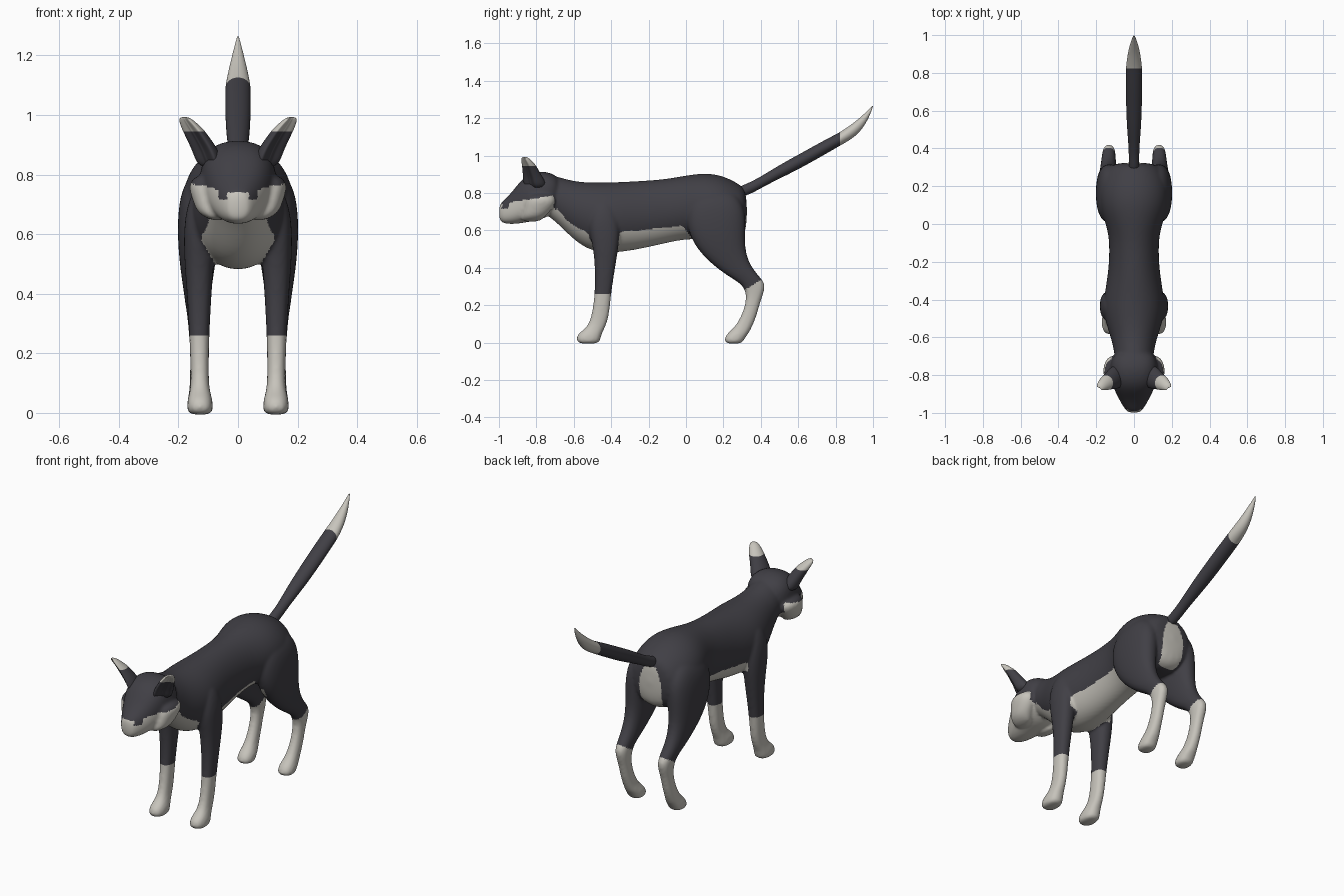
import bpy, bmesh, math
from mathutils import Vector

default_cube = bpy.data.objects.get("Cube")
if default_cube:
    bpy.data.objects.remove(default_cube, do_unlink=True)

RING = 16


def make_material(name, colour):
    mat = bpy.data.materials.new(name)
    mat.use_nodes = True
    mat.diffuse_color = colour
    mat.node_tree.nodes["Principled BSDF"].inputs["Base Color"].default_value = colour
    return mat


dark_fur = make_material("dark_fur", (0.052, 0.050, 0.060, 1))
pale_fur = make_material("pale_fur", (0.57, 0.55, 0.50, 1))


def ring(bm, centre, u, v, power=1.0, hollow=False):
    """One closed cross-section spanned by half axes u and v."""
    verts = []
    for i in range(RING):
        a = 2 * math.pi * i / RING
        c, s = math.cos(a), math.sin(a)
        facing = c * 0.5 - s * 0.86
        c = math.copysign(abs(c) ** power, c)
        s = math.copysign(abs(s) ** power, s)
        if hollow and facing > 0.65:
            c, s = c * 0.35, s * 0.35
        verts.append(bm.verts.new(centre + u * c + v * s))
    return verts


def skin_rings(bm, rings):
    for low, high in zip(rings, rings[1:]):
        for i in range(RING):
            j = (i + 1) % RING
            bm.faces.new((low[i], low[j], high[j], high[i]))
    bm.faces.new(rings[0])
    bm.faces.new(rings[-1])


def loft_along(bm, rows, power=1.0):
    """Sections (y, bottom, top, half width) from front to back."""
    skin_rings(bm, [ring(bm, Vector((0, y, (lo + hi) / 2)), Vector((w, 0, 0)),
                         Vector((0, 0, (hi - lo) / 2)), power) for y, lo, hi, w in rows])


def loft_up(bm, rows, side, power=1.0, hollow=False):
    """Sections (z, front, back, inner x, outer x) from bottom to top."""
    skin_rings(bm, [ring(bm, Vector((side * (x0 + x1) / 2, (y0 + y1) / 2, z)),
                         Vector((side * (x1 - x0) / 2, 0, 0)),
                         Vector((0, (y1 - y0) / 2, 0)), power, hollow)
                    for z, y0, y1, x0, x1 in rows])


def finish(name, bm, modifiers, is_pale):
    """Bake the modifiers, then colour faces by the given rule."""
    bmesh.ops.recalc_face_normals(bm, faces=bm.faces[:])
    base = bpy.data.meshes.new(name + "_base")
    bm.to_mesh(base)
    bm.free()
    obj = bpy.data.objects.new(name, base)
    bpy.context.scene.collection.objects.link(obj)
    for kind, settings in modifiers:
        mod = obj.modifiers.new(kind.title(), kind)
        for key, value in settings.items():
            setattr(mod, key, value)
    graph = bpy.context.evaluated_depsgraph_get()
    mesh = bpy.data.meshes.new_from_object(obj.evaluated_get(graph))
    obj.modifiers.clear()
    obj.data = mesh
    bpy.data.meshes.remove(base)
    mesh.name = name
    mesh.materials.clear()
    mesh.materials.append(dark_fur)
    mesh.materials.append(pale_fur)
    for face in mesh.polygons:
        face.use_smooth = True
        face.material_index = int(is_pale(face.center, face.normal))


ROUND = ("SUBSURF", {"levels": 2, "render_levels": 2})

# Torso and neck, widened at the shoulders and hips
torso = [
    (-.78, .70, .90, .09), (-.70, .65, .895, .105), (-.62, .565, .87, .118),
    (-.54, .50, .86, .148), (-.45, .475, .86, .168), (-.36, .478, .862, .158),
    (-.25, .495, .868, .138), (-.12, .525, .876, .132), (-.03, .545, .892, .142),
    (.05, .55, .905, .172), (.12, .545, .91, .187), (.20, .535, .895, .187),
    (.28, .53, .855, .16), (.328, .59, .815, .11),
]

# Head with tapering muzzle
head = [
    (-1.0, .655, .735, .03), (-.98, .636, .757, .05), (-.93, .631, .805, .08),
    (-.88, .636, .875, .105), (-.83, .645, .908, .125), (-.77, .655, .92, .13),
    (-.72, .685, .908, .125), (-.67, .73, .88, .09),
]

# Flared cheek fur
cheek = [
    (.645, -.88, -.78, .04, .09), (.67, -.88, -.755, .05, .138),
    (.71, -.87, -.715, .06, .152), (.75, -.86, -.695, .07, .165),
    (.78, -.85, -.70, .07, .162), (.80, -.83, -.73, .07, .13),
]

# Legs from paw to shoulder or hip
front_leg = [
    (-.008, -.58, -.465, .086, .168), (.02, -.59, -.456, .082, .173),
    (.05, -.578, -.448, .086, .169), (.08, -.53, -.432, .096, .16),
    (.14, -.505, -.41, .098, .159), (.26, -.488, -.40, .096, .164),
    (.40, -.486, -.378, .088, .172), (.52, -.50, -.358, .08, .182),
    (.62, -.525, -.35, .07, .183), (.70, -.51, -.37, .06, .172),
    (.77, -.48, -.40, .06, .14),
]
hind_leg = [
    (-.008, .21, .30, .086, .168), (.02, .202, .312, .082, .173),
    (.05, .22, .337, .086, .169), (.08, .258, .352, .097, .163),
    (.14, .295, .378, .102, .161), (.22, .322, .398, .102, .161),
    (.28, .318, .422, .098, .167), (.32, .285, .424, .097, .17),
    (.36, .215, .387, .093, .177), (.42, .135, .342, .088, .185),
    (.50, .055, .317, .075, .197), (.60, .005, .32, .06, .205),
    (.70, .0, .32, .05, .201), (.77, .03, .29, .05, .182), (.82, .08, .24, .05, .14),
]


def body_marking(c, n):
    """Pale socks, muzzle, chest, belly and rump."""
    x, y, z = abs(c.x), c.y, c.z
    if z < 0.42:
        return z < 0.26 if y < 0 else z < 0.28 + (y - 0.31) * 0.6
    if y < -0.69:
        notch = 0.037 < x < 0.065 and y < -0.9 and z > 0.715
        low = z < 0.738 + 0.17 * (y + 1)
        return low and not notch and (x > 0.12 or z < 0.71 - 1.5 * (y + 0.695))
    if y < -0.36:
        throat = z < 0.61 - 1.2 * (y + 0.6)
        return (throat or n.z < -0.4) and x < 0.122 - 0.55 * max(0, 0.58 - z)
    if y < 0.06:
        return x < 0.14 and z < 0.59 + 0.1 * (y + 0.36) and y < 0.04 - 0.8 * (z - 0.55)
    return y > 0.22 and n.y > 0.2 and z > 0.5 and x < 0.072 - 2 * (z - 0.65) ** 2 and z < 0.79


# Body, head and legs merged into one continuous skin
bm = bmesh.new()
loft_along(bm, torso)
loft_along(bm, head, 0.82)
for side in (-1, 1):
    loft_up(bm, cheek, side)
    loft_up(bm, front_leg, side, 0.85)
    loft_up(bm, hind_leg, side, 0.85)
finish("body", bm, [
    ROUND,
    ("REMESH", {"mode": "VOXEL", "voxel_size": 0.008}),
    ("SMOOTH", {"factor": 0.5, "iterations": 8}),
], body_marking)

# Tail with pale tip
bm = bmesh.new()
loft_along(bm, [
    (.27, .77, .83, .03), (.34, .79, .855, .027), (.42, .836, .9, .03),
    (.50, .876, .95, .037), (.60, .925, 1.005, .042), (.72, .992, 1.072, .044),
    (.82, 1.05, 1.124, .043), (.83, 1.056, 1.13, .043), (.89, 1.09, 1.17, .036),
    (.94, 1.135, 1.212, .025), (.98, 1.205, 1.248, .012), (1.0, 1.262, 1.27, .002),
])
finish("tail", bm, [ROUND], lambda c, n: c.y > 0.825)

# Ears, hollow towards the front and outside, with pale tips
ear = [
    (.82, -.875, -.74, .045, .135), (.87, -.882, -.755, .06, .152),
    (.90, -.882, -.775, .077, .165), (.94, -.884, -.797, .106, .184),
    (.95, -.885, -.804, .114, .189), (.98, -.886, -.832, .145, .2),
    (.994, -.88, -.853, .168, .196),
]
for side, name in ((1, "left_ear"), (-1, "right_ear")):
    bm = bmesh.new()
    loft_up(bm, ear, side, 1.0, True)
    finish(name, bm, [ROUND], lambda c, n: c.z > 0.945)
